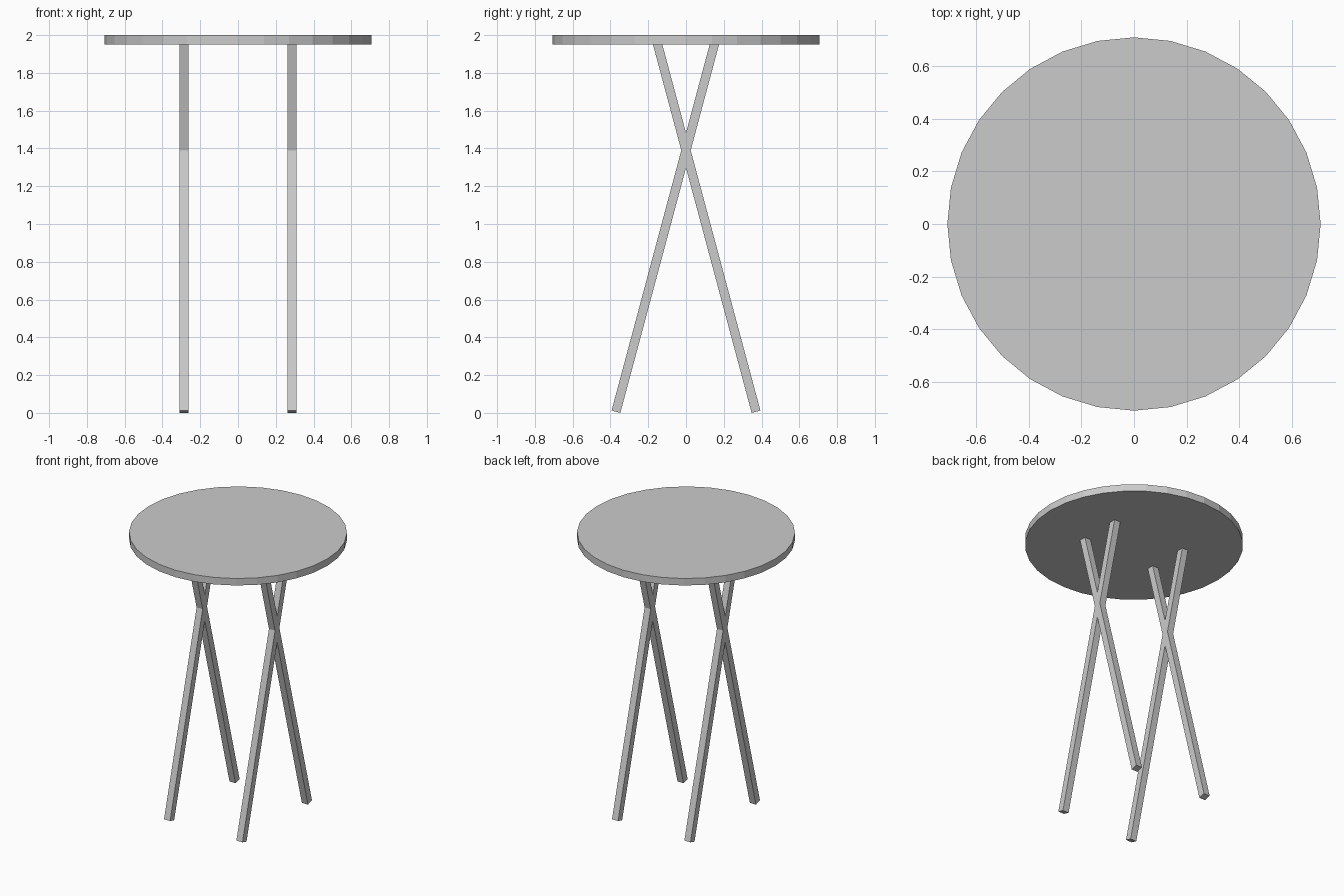
import bpy
import math
from mathutils import Vector

if "Cube" in bpy.data.objects:
    bpy.data.objects.remove(bpy.data.objects["Cube"])

LEG_WIDTH = 0.048
LEAN = math.radians(15)
CROSS_Z = 1.39      # height where each pair of legs crosses
FOOT_Z = LEG_WIDTH / 2 * math.sin(LEAN)
HEAD_Z = 1.97       # legs end inside the top

# Round table top
bpy.ops.mesh.primitive_cylinder_add(vertices=32, radius=0.708, depth=0.05,
                                    location=(0, 0, 1.975))
bpy.context.object.name = "table_top"


def add_leg(name, x, side):
    """Square bar whose foot is on the given y side, leaning across the centre."""
    foot = Vector((x, side * (CROSS_Z - FOOT_Z) * math.tan(LEAN), FOOT_Z))
    head = Vector((x, side * (CROSS_Z - HEAD_Z) * math.tan(LEAN), HEAD_Z))
    bpy.ops.mesh.primitive_cube_add(size=1, location=(foot + head) / 2,
                                    rotation=(side * LEAN, 0, 0))
    leg = bpy.context.object
    leg.name = name
    leg.scale = (LEG_WIDTH, LEG_WIDTH, (head - foot).length)
    bpy.ops.object.transform_apply(location=False, rotation=False, scale=True)


# Two crossed pairs of legs
for x, x_name in ((-0.287, "left"), (0.287, "right")):
    for side, y_name in ((-1, "front"), (1, "back")):
        add_leg(f"{y_name}_{x_name}_leg", x, side)
